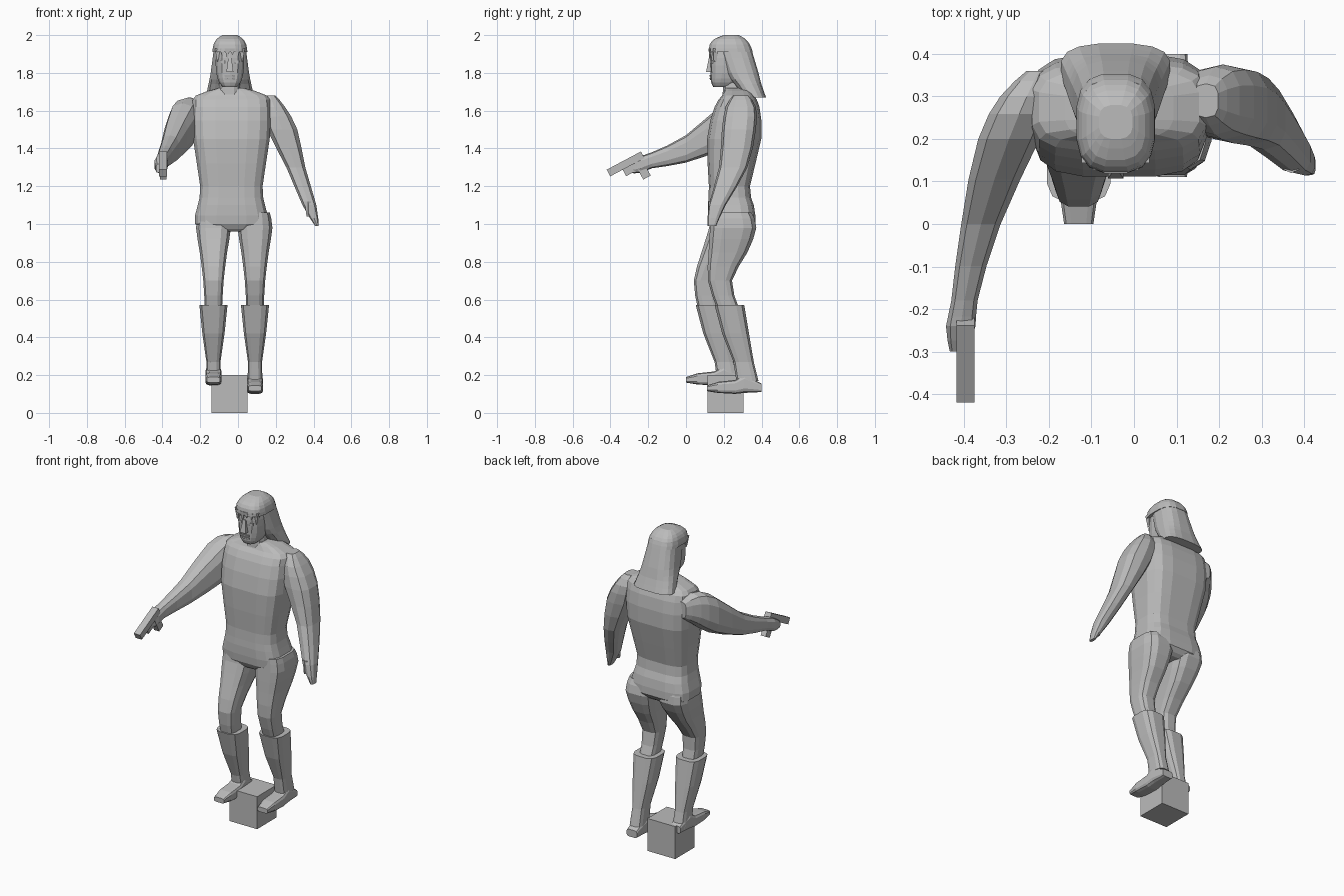
import bpy, bmesh, math
from mathutils import Matrix, Vector

default_cube = bpy.data.objects.get("Cube")
if default_cube:
    bpy.data.objects.remove(default_cube, do_unlink=True)

shade = (0.5, 0.5, 0.5, 1)
grey = bpy.data.materials.new("plain grey")
grey.use_nodes = True
grey.diffuse_color = shade
grey.node_tree.nodes["Principled BSDF"].inputs["Base Color"].default_value = shade


def finish(name, bm):
    """Turn a bmesh into a flat shaded object."""
    bmesh.ops.recalc_face_normals(bm, faces=bm.faces)
    mesh = bpy.data.meshes.new(name)
    bm.to_mesh(mesh)
    bm.free()
    mesh.materials.append(grey)
    part = bpy.data.objects.new(name, mesh)
    bpy.context.collection.objects.link(part)


def block(name, centre, size, tilt=0):
    """Box turned about the side-to-side axis."""
    bm = bmesh.new()
    place = Matrix.Translation(centre) @ Matrix.Rotation(tilt, 4, "X")
    bmesh.ops.create_cube(bm, size=1, matrix=place @ Matrix.Diagonal((*size, 1)))
    finish(name, bm)


def add_between(rings):
    """Insert a smoothly curved ring between each neighbouring pair."""
    rings = [Vector(ring) for ring in rings]
    result = []
    for i, (a, b) in enumerate(zip(rings, rings[1:])):
        before = rings[max(i - 1, 0)]
        after = rings[min(i + 2, len(rings) - 1)]
        result += [a, (9 * (a + b) - before - after) / 16]
    return result + rings[-1:]


def soft(value, power):
    return math.copysign(abs(value) ** power, value)


def loft(name, rings, centre, sides=12, along="z", box=0.7, curved=True):
    """Skin rounded sections; each ring is (station, half width, low, high).

    The centre is a fixed x or a function of the station.
    """
    bm = bmesh.new()
    loops = []
    for station, half, low, high in add_between(rings) if curved else rings:
        middle = centre(station) if callable(centre) else centre
        loop = []
        for i in range(sides):
            angle = math.tau * (i + 0.5) / sides
            x = middle + half * soft(math.cos(angle), box)
            across = (low + high + (high - low) * soft(math.sin(angle), box)) / 2
            point = (x, across, station) if along == "z" else (x, station, across)
            loop.append(bm.verts.new(point))
        loops.append(loop)
    for lower, upper in zip(loops, loops[1:]):
        for i in range(sides):
            j = (i + 1) % sides
            bm.faces.new((lower[i], lower[j], upper[j], upper[i]))
    bm.faces.new(loops[0])
    bm.faces.new(loops[-1])
    finish(name, bm)


# Stand under the figure
block("stand_block", (-.045, .21, .1), (.19, .19, .2))

# Torso and neck
torso_rings = [
    (1.72, .07, .21, .33), (1.68, .19, .19, .36), (1.62, .208, .15, .39),
    (1.45, .205, .11, .4), (1.2, .167, .12, .34), (1.1, .18, .115, .36),
    (1, .195, .12, .37), (.96, .1, .15, .33)]
loft("torso", torso_rings, -.035, sides=16, box=0.55)
loft("neck", [(1.66, .065, .19, .34), (1.8, .05, .2, .32)], -.045)

# Legs, boots and feet share one shape; the left one steps back and down
leg_rings = [(1.06, .08, .13, .35), (.98, .094, .12, .37), (.85, .074, .08, .29),
             (.7, .055, .04, .17), (.56, .047, .06, .18)]
boot_rings = [(.57, .076, .05, .21), (.42, .06, .09, .235),
              (.27, .038, .15, .26), (.17, .04, .165, .285)]
foot_rings = [(0, .035, .16, .19), (.06, .044, .15, .21), (.15, .044, .145, .22),
              (.2, .042, .15, .25), (.29, .036, .155, .2)]
for side, sign, step in (("right", -1, 0), ("left", 1, .1)):
    hip = sign * .11 - .02

    def stepped(rings):
        """Slide rings back, more so towards the knee."""
        moved = []
        for z, half, front, back in rings:
            slide = step * min(max(2.5 * (1 - z), 0), 1)
            moved.append((z, half, front + slide, back + slide))
        return moved

    loft(side + "_leg", stepped(leg_rings), hip, box=0.6)
    loft(side + "_boot", stepped(boot_rings), hip, box=0.6, curved=False)
    drop = step * .45
    lowered = [(y + step * 1.1, half, low - drop, high - drop)
               for y, half, low, high in foot_rings]
    loft(side + "_foot", lowered, hip, along="y", box=0.5, curved=False)

# Hanging left arm and thumb
left_arm_rings = [
    (1.68, .03, .25, .33), (1.62, .06, .21, .37), (1.5, .083, .19, .37),
    (1.3, .052, .175, .325), (1.1, .038, .12, .21), (.99, .01, .115, .16)]
loft("left_arm", left_arm_rings, lambda z: .18 + .36 * (1.65 - z), sides=10)
loft("left_thumb", [(1.12, .02, .12, .16), (1.04, .008, .12, .14)], .37, sides=6)

# Right arm reaching forward
right_arm_rings = [
    (.36, .03, 1.53, 1.63), (.3, .065, 1.48, 1.67), (.2, .075, 1.4, 1.64),
    (0, .048, 1.325, 1.47), (-.18, .032, 1.295, 1.38), (-.24, .036, 1.27, 1.36),
    (-.3, .02, 1.27, 1.32)]
loft("right_arm", right_arm_rings, lambda y: .3 * y * y + .27 * y - .36,
     sides=10, along="y")

# Handgun, all pieces at the same tilt
aim = -math.radians(-28)
grip_x = -.396
block("gun_slide", (grip_x, -.32, 1.318), (.042, .205, .04), aim)
block("gun_grip", (grip_x, -.23, 1.29), (.034, .045, .1), aim)
block("gun_trigger_guard", (grip_x, -.3, 1.285), (.018, .06, .04), aim)

# Head and face
face_x = -.043
head_rings = [(1.725, .038, .145, .25), (1.75, .058, .133, .28),
              (1.8, .073, .13, .32), (1.88, .077, .127, .34), (1.95, .07, .135, .33)]
loft("head", head_rings, face_x, sides=14)
loft("nose", [(1.805, .02, .105, .15), (1.88, .009, .12, .15)], face_x,
     sides=4, box=0.2, curved=False)
for lip, z in (("lower_lip", 1.768), ("upper_lip", 1.782)):
    loft(lip, [(z - .006, .028, .126, .15), (z + .006, .03, .124, .15)],
         face_x, sides=8, curved=False)
for side, sign in (("right", -1), ("left", 1)):
    loft(side + "_eye", [(1.85, .014, .13, .15), (1.865, .016, .13, .15)],
         face_x + sign * .036, sides=8, curved=False)

# Hair: crown cap, long fall down the back and jagged fringe
loft("hair_crown", [(2, .04, .2, .28), (1.98, .07, .15, .315),
                    (1.95, .088, .124, .34), (1.91, .094, .119, .355)],
     face_x, sides=16)
loft("hair_fall", [(1.95, .083, .16, .34), (1.8, .103, .21, .385),
                   (1.74, .115, .255, .4), (1.67, .13, .305, .425)],
     face_x, sides=16)
for i, length in enumerate((.05, .02, .035, .015, .03, .05)):
    offset = i - 2.5
    front = .117 + .004 * offset * offset
    loft("fringe_lock", [(1.93, .016, front, front + .03),
                         (1.91 - length, .002, front + .005, front + .02)],
         face_x + .026 * offset, sides=4, box=0.2, curved=False)
